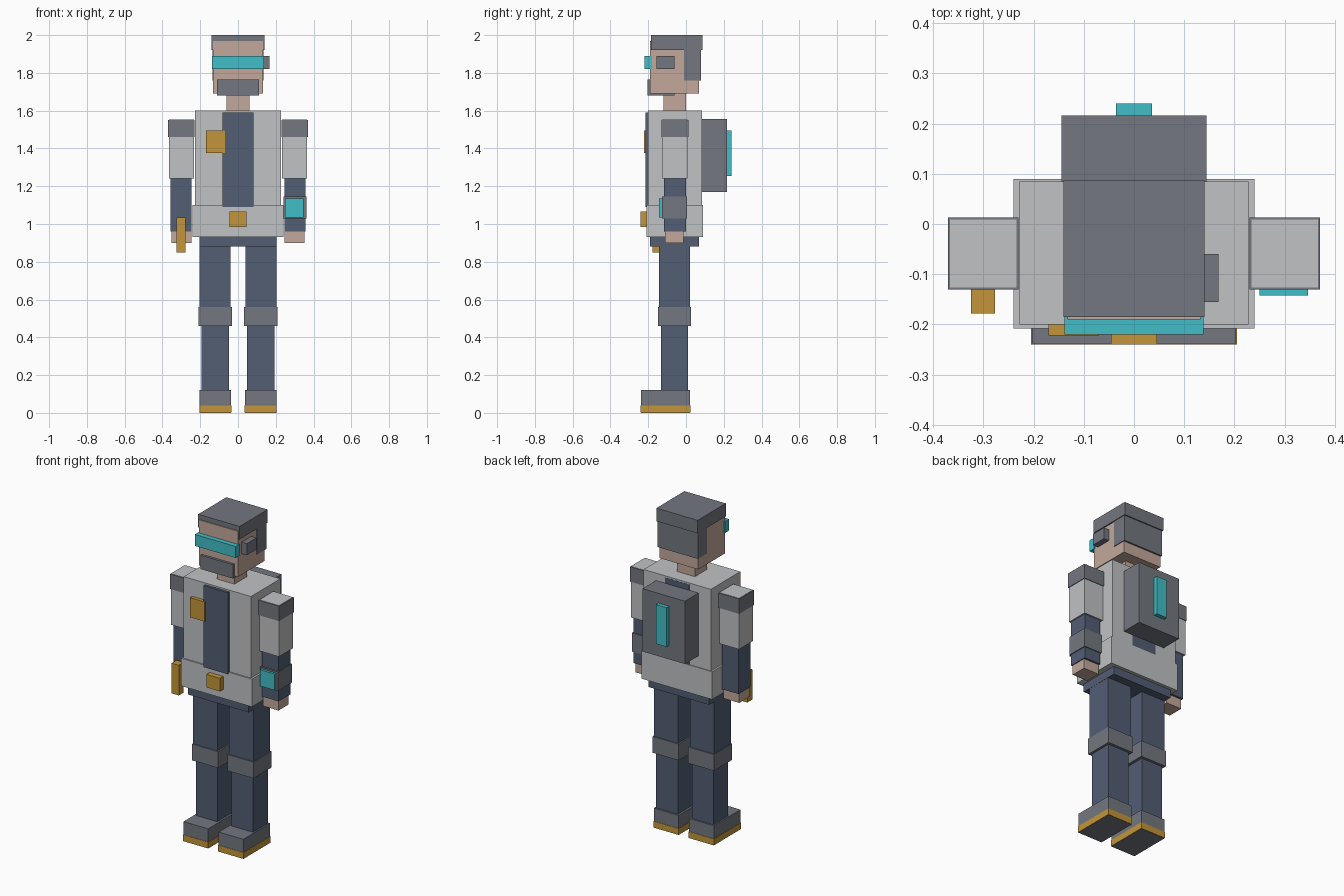
import bpy
import bmesh
from mathutils import Matrix, Vector

default_cube = bpy.data.objects.get("Cube")
if default_cube:
    bpy.data.objects.remove(default_cube, do_unlink=True)


def to_linear(value):
    value /= 255
    return value / 12.92 if value <= 0.04045 else ((value + 0.055) / 1.055) ** 2.4


def make_material(name, red, green, blue):
    colour = (to_linear(red), to_linear(green), to_linear(blue), 1)
    material = bpy.data.materials.new(name)
    material.use_nodes = True
    material.diffuse_color = colour
    shader = material.node_tree.nodes["Principled BSDF"]
    shader.inputs["Base Color"].default_value = colour
    shader.inputs["Roughness"].default_value = 0.8
    return material


jacket = make_material("light grey cloth", 192, 194, 196)
grey = make_material("dark grey", 115, 119, 127)
navy = make_material("navy cloth", 82, 94, 116)
skin = make_material("skin", 195, 169, 155)
gold = make_material("gold", 195, 149, 58)
cyan = make_material("cyan glow", 66, 190, 200)


def box(name, material, x, y, z):
    """Box spanning the given ranges; a single x value means a centred half width."""
    if not isinstance(x, tuple):
        x = (-x, x)
    low, high = (Vector(corner) for corner in zip(x, y, z))
    bm = bmesh.new()
    place = Matrix.Translation((low + high) / 2) @ Matrix.Diagonal((*(high - low), 1))
    bmesh.ops.create_cube(bm, size=1, matrix=place)
    mesh = bpy.data.meshes.new(name)
    bm.to_mesh(mesh)
    bm.free()
    mesh.materials.append(material)
    part = bpy.data.objects.new(name, mesh)
    bpy.context.collection.objects.link(part)
    return part


def pair(name, material, x, y, z):
    """The same box on the left and right of the body."""
    box("left_" + name, material, x, y, z)
    box("right_" + name, material, (-x[1], -x[0]), y, z)


# Head, hair and face gear
box("head", skin, x=0.132, y=(-0.19, 0.07), z=(1.69, 1.97))
box("hair_top", grey, x=0.14, y=(-0.185, 0.087), z=(1.92, 2))
box("hair_back", grey, x=0.136, y=(-0.01, 0.08), z=(1.76, 1.93))
box("visor", cyan, x=0.138, y=(-0.22, -0.18), z=(1.82, 1.89))
box("earpiece", grey, x=(0.13, 0.168), y=(-0.155, -0.06), z=(1.82, 1.89))
box("chin_guard", grey, x=0.11, y=(-0.205, -0.06), z=(1.68, 1.765))
box("neck", skin, x=0.06, y=(-0.12, 0), z=(1.58, 1.7))

# Torso
box("jacket", jacket, x=0.228, y=(-0.2, 0.085), z=(0.95, 1.6))
box("jacket_hem", jacket, x=0.24, y=(-0.208, 0.09), z=(0.93, 1.1))
box("shirt_panel", navy, x=0.082, y=(-0.215, 0.086), z=(1.09, 1.59))
box("chest_badge", gold, x=(-0.17, -0.07), y=(-0.222, -0.19), z=(1.375, 1.495))
box("belt_buckle", gold, x=0.046, y=(-0.24, -0.2), z=(0.985, 1.065))
box("hips", navy, x=0.205, y=(-0.19, 0.07), z=(0.88, 0.94))

# Backpack
box("backpack", grey, x=0.144, y=(0.08, 0.216), z=(1.17, 1.555))
box("backpack_light", cyan, x=0.036, y=(0.21, 0.24), z=(1.255, 1.495))

# Arms
pair("shoulder_pad", grey, x=(0.23, 0.37), y=(-0.13, 0.013), z=(1.46, 1.551))
pair("sleeve", jacket, x=(0.234, 0.366), y=(-0.126, 0.009), z=(1.24, 1.553))
pair("forearm", navy, x=(0.245, 0.357), y=(-0.117, 0), z=(0.96, 1.25))
pair("hand", skin, x=(0.247, 0.352), y=(-0.11, -0.012), z=(0.9, 0.97))
box("wrist_device", grey, x=(0.24, 0.362), y=(-0.128, 0.005), z=(1.03, 1.145))
box("wrist_screen", cyan, x=(0.25, 0.347), y=(-0.142, -0.12), z=(1.035, 1.135))
box("hand_tool", gold, x=(-0.325, -0.277), y=(-0.178, -0.13), z=(0.85, 1.035))

# Legs and boots
pair("thigh", navy, x=(0.04, 0.204), y=(-0.142, 0.02), z=(0.5, 0.9))
pair("shin", navy, x=(0.048, 0.194), y=(-0.132, 0.011), z=(0.1, 0.5))
pair("knee_pad", grey, x=(0.031, 0.208), y=(-0.148, 0.027), z=(0.46, 0.56))
pair("boot", grey, x=(0.036, 0.203), y=(-0.238, 0.021), z=(0, 0.12))
pair("sole", gold, x=(0.034, 0.205), y=(-0.24, 0.023), z=(0.001, 0.04))
